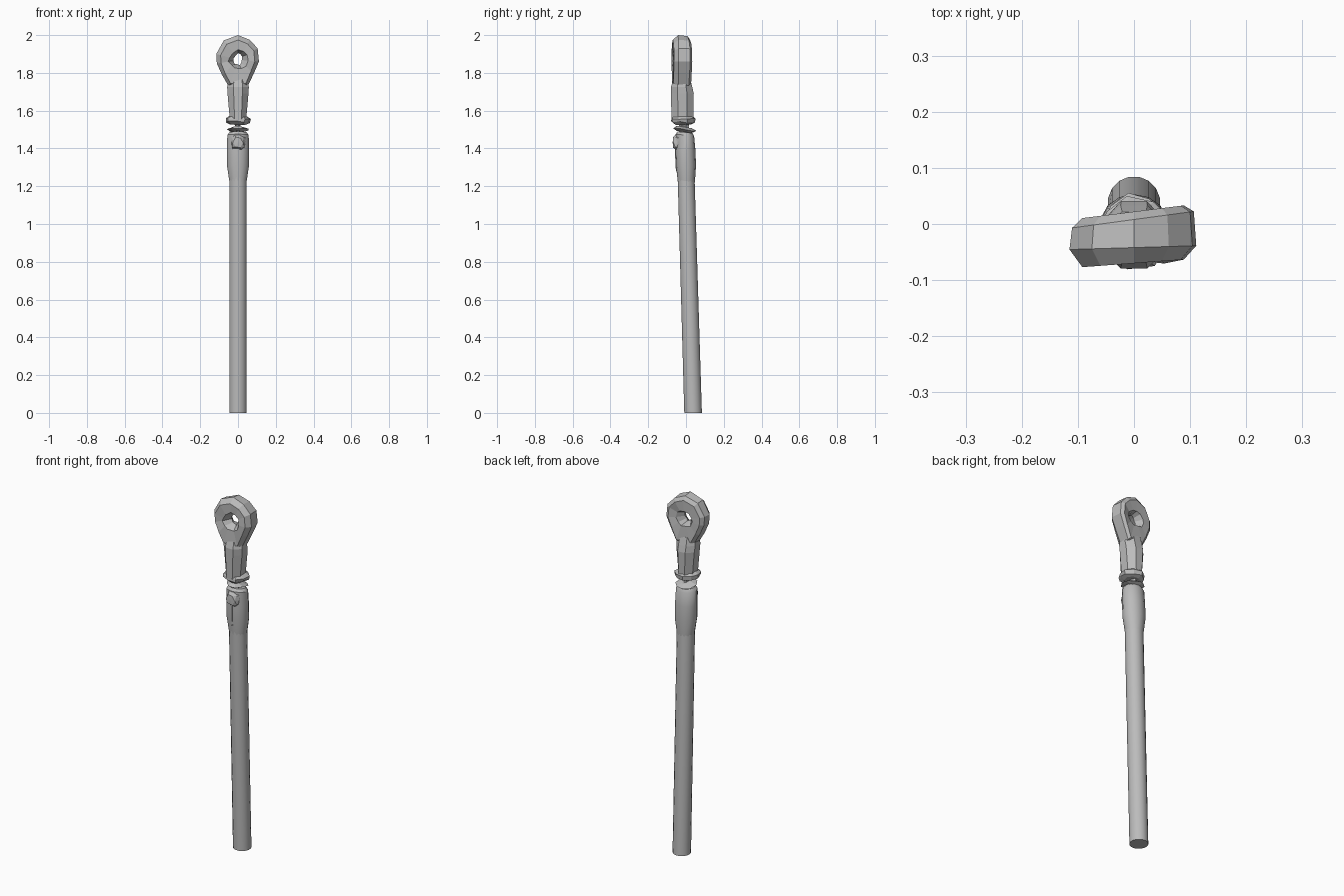
import bpy, bmesh, random
from math import cos, sin, tau
from mathutils import Vector

random.seed(4)
if "Cube" in bpy.data.objects:
    bpy.data.objects.remove(bpy.data.objects["Cube"])

grey = bpy.data.materials.new("plain_grey")
grey.use_nodes = True
tint = (0.5, 0.5, 0.5, 1)
grey.diffuse_color = tint
grey.node_tree.nodes["Principled BSDF"].inputs["Base Color"].default_value = tint


def finish(name, bm, smooth=False):
    bmesh.ops.recalc_face_normals(bm, faces=bm.faces)
    mesh = bpy.data.meshes.new(name)
    bm.to_mesh(mesh)
    bm.free()
    mesh.materials.append(grey)
    obj = bpy.data.objects.new(name, mesh)
    bpy.context.collection.objects.link(obj)
    if smooth:
        bpy.ops.object.select_all(action='DESELECT')
        obj.select_set(True)
        bpy.context.view_layer.objects.active = obj
        bpy.ops.object.shade_smooth_by_angle(angle=0.6)
    return obj


def loft(name, rings, closed=False, smooth=False):
    """Skin a list of equally long point rings; cap the ends unless closed."""
    bm = bmesh.new()
    loops = [[bm.verts.new(p) for p in ring] for ring in rings]
    pairs = list(zip(loops, loops[1:]))
    if closed:
        pairs.append((loops[-1], loops[0]))
    else:
        bm.faces.new(loops[0])
        bm.faces.new(loops[-1])
    for a, b in pairs:
        for i in range(len(a)):
            j = (i + 1) % len(a)
            bm.faces.new((a[i], a[j], b[j], b[i]))
    return finish(name, bm, smooth)


def oval(z, rx, y0, y1, sides, tilt=0, rough=0):
    """Horizontal oval spanning y0..y1, optionally tilted and dented."""
    cy, ry, ring = (y0 + y1) / 2, (y1 - y0) / 2, []
    for i in range(sides):
        a = tau * (i + 0.5) / sides
        k = 1 - random.uniform(0, rough)
        x, y = rx * k * cos(a), cy + ry * k * sin(a)
        ring.append((x, y, z - tilt * y + rough * random.uniform(-0.03, 0.03)))
    return ring


# Leaning shaft flaring into the socket
loft("shaft", [
    oval(0, 0.047, -0.01, 0.085, 16),
    oval(1.25, 0.047, -0.045, 0.046, 16)], smooth=True)
loft("socket", [
    oval(1.22, 0.046, -0.043, 0.047, 14),
    oval(1.31, 0.060, -0.053, 0.053, 14),
    oval(1.39, 0.060, -0.056, 0.050, 14),
    oval(1.47, 0.058, -0.055, 0.043, 14, 0.1),
    oval(1.485, 0.045, -0.045, 0.035, 14, 0.1)], smooth=True)

# Crumpled clasp on the front of the socket
bm = bmesh.new()
bmesh.ops.create_icosphere(bm, subdivisions=2, radius=1)
for v in bm.verts:
    k = random.uniform(0.75, 1.05)
    v.co = Vector((v.co.x * 0.046 * k, v.co.y * 0.037 * k - 0.038,
                   v.co.z * 0.052 * k + 1.432))
finish("clasp", bm)

# Thin raised seam beneath the clasp
loft("seam", [oval(1.28, 0.003, -0.055, -0.045, 4),
              oval(1.40, 0.006, -0.062, -0.045, 4)])

# Pinched neck with a tilted plate, and the ragged collar
loft("neck", [oval(1.46, 0.026, -0.04, 0.025, 7),
              oval(1.515, 0.012, -0.035, 0.015, 7),
              oval(1.55, 0.030, -0.05, 0.02, 7)])
loft("plate", [oval(1.486, 0.025, -0.05, 0.03, 9, 0.15),
               oval(1.497, 0.060, -0.075, 0.060, 9, 0.15, 0.15),
               oval(1.512, 0.020, -0.05, 0.03, 9, 0.15)])
loft("collar", [oval(1.525, 0.045, -0.06, 0.03, 9, 0, 0.1),
                oval(1.538, 0.068, -0.082, 0.053, 9, 0.05, 0.15),
                oval(1.556, 0.075, -0.085, 0.053, 9, 0, 0.15),
                oval(1.572, 0.045, -0.07, 0.035, 9)])

# Faceted grip
loft("grip", [oval(1.555, 0.047, -0.082, 0.044, 8),
              oval(1.69, 0.060, -0.084, 0.046, 8),
              oval(1.725, 0.062, -0.084, 0.038, 8),
              oval(1.77, 0.055, -0.070, 0.025, 8)])

# Pierced head: outline rings carried around the rim and through the eye
outline = [(0, 2.0), (0.062, 1.975), (0.104, 1.93), (0.111, 1.86),
           (0.085, 1.80), (0.052, 1.73), (-0.05, 1.73), (-0.085, 1.79),
           (-0.112, 1.85), (-0.115, 1.90), (-0.075, 1.972)]
eye_z = 1.87


def rim(scale, y, lean=0):
    return [(x * scale, y + lean * x,
             eye_z + (z - eye_z) * (scale if z > eye_z else (1 + scale) / 2))
            for x, z in outline]


def eye(rx, rz, y, rough):
    ring = []
    for x, z in outline:
        d = Vector((x, z - eye_z)).normalized()
        k = 1 - random.uniform(0, rough)
        ring.append((d.x * rx * k, y + random.uniform(-rough, rough) * 0.02,
                     eye_z + d.y * rz * k))
    return ring


loft("head", [eye(0.026, 0.036, -0.025, 0.35),
              eye(0.056, 0.054, -0.068, 0.2),
              rim(0.80, -0.070, 0.06),
              rim(1.0, -0.042, 0.03),
              rim(0.96, 0.008, 0.13),
              rim(0.80, 0.022, 0.10),
              eye(0.052, 0.050, 0.018, 0.2)], closed=True)
